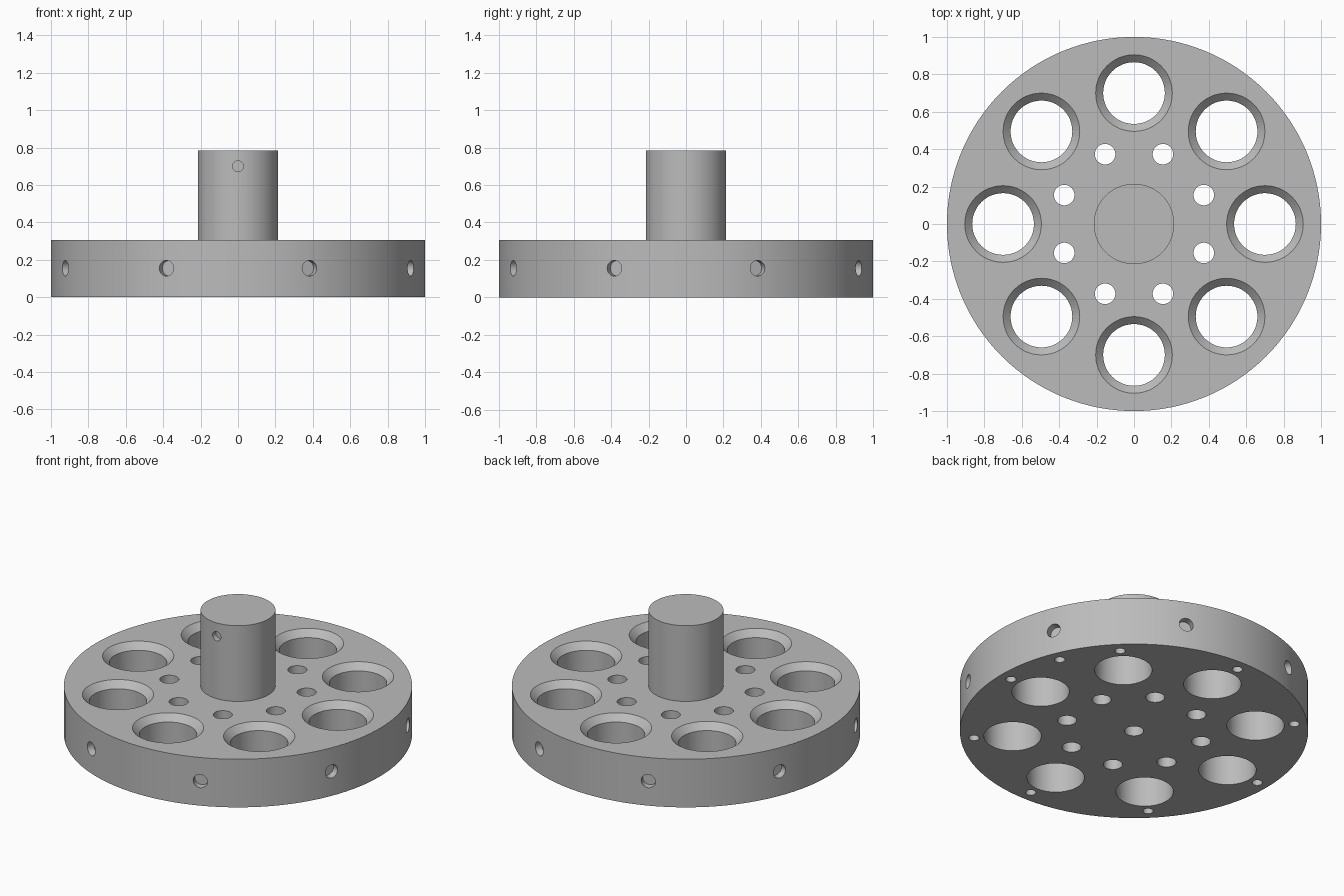
import bpy
import bmesh
from math import pi, radians
from mathutils import Matrix

if "Cube" in bpy.data.objects:
    bpy.data.objects.remove(bpy.data.objects["Cube"])

DISC_TOP, SHAFT_TOP, SHAFT_R = 0.305, 0.785, 0.215

metal = bpy.data.materials.new("plain grey metal")
metal.use_nodes = True
grey = (0.5, 0.5, 0.5, 1)
metal.diffuse_color = grey
metal.node_tree.nodes["Principled BSDF"].inputs["Base Color"].default_value = grey


def upright(x, y, angle=0):
    """Place at (x, y), then swing about the model's axis."""
    return Matrix.Rotation(angle, 4, "Z") @ Matrix.Translation((x, y, 0))


def radial(angle, z):
    """Lay the local z axis along a radius at the given angle and height."""
    return (Matrix.Translation((0, 0, z)) @ Matrix.Rotation(angle, 4, "Z")
            @ Matrix.Rotation(pi / 2, 4, "Y"))


def lathe(bm, profile, place, sides=48):
    """Closed solid of revolution from (radius, height) rings, bottom to top."""
    rings = []
    for r, z in profile:
        ring = bmesh.ops.create_circle(bm, segments=sides, radius=r,
                                       matrix=place @ Matrix.Translation((0, 0, z)))
        rings.append(ring["verts"])
    for low, high in zip(rings, rings[1:]):
        for i in range(sides):
            j = (i + 1) % sides
            bm.faces.new((low[i], low[j], high[j], high[i]))
    bm.faces.new(rings[0][::-1])
    bm.faces.new(rings[-1])


def make_object(name, bm):
    bmesh.ops.recalc_face_normals(bm, faces=bm.faces)
    mesh = bpy.data.meshes.new(name)
    bm.to_mesh(mesh)
    bm.free()
    mesh.materials.append(metal)
    ob = bpy.data.objects.new(name, mesh)
    bpy.context.collection.objects.link(ob)
    return ob


def drill(ob, cutter):
    """Subtract the cutter, then shade the curved walls smooth."""
    cutter.hide_render = True
    mod = ob.modifiers.new("holes", "BOOLEAN")
    mod.operation, mod.solver, mod.object = "DIFFERENCE", "EXACT", cutter
    bpy.ops.object.select_all(action="DESELECT")
    ob.select_set(True)
    bpy.context.view_layer.objects.active = ob
    bpy.ops.object.modifier_apply(modifier=mod.name)
    bpy.data.objects.remove(cutter)
    bpy.ops.object.shade_smooth_by_angle(angle=radians(30))


# Disc
bm = bmesh.new()
lathe(bm, [(1, 0), (1, DISC_TOP)], Matrix(), 128)
disc = make_object("disc", bm)

# Disc holes
bm = bmesh.new()
step = pi / 4
for i in range(8):
    a, half = i * step, (i + 0.5) * step
    # large through holes with a chamfered top edge
    lathe(bm, [(0.165, -0.1), (0.165, DISC_TOP - 0.04), (0.205, DISC_TOP),
               (0.205, DISC_TOP + 0.1)], upright(0.7, 0, a))
    # small through holes around the shaft
    lathe(bm, [(0.055, -0.1), (0.055, DISC_TOP + 0.1)], upright(0.404, 0, half), 32)
    # blind holes under the rim
    lathe(bm, [(0.03, -0.1), (0.03, 0.12)], upright(0.923, 0, a), 24)
    # shallow pockets on the side
    lathe(bm, [(0.042, 0.955), (0.042, 1.1)], radial(half, 0.155), 32)
# extra index hole and centre hole underneath
lathe(bm, [(0.03, -0.1), (0.03, 0.1)], upright(0.923, 0, step / 2), 24)
lathe(bm, [(0.055, -0.1), (0.055, 0.2)], Matrix(), 32)
drill(disc, make_object("disc_cutter", bm))

# Shaft with a pin hole at the front
bm = bmesh.new()
lathe(bm, [(SHAFT_R, DISC_TOP), (SHAFT_R, SHAFT_TOP)], Matrix(), 64)
shaft = make_object("shaft", bm)
bm = bmesh.new()
lathe(bm, [(0.029, SHAFT_R - 0.035), (0.029, 0.4)], radial(-pi / 2, 0.7), 24)
drill(shaft, make_object("shaft_cutter", bm))
